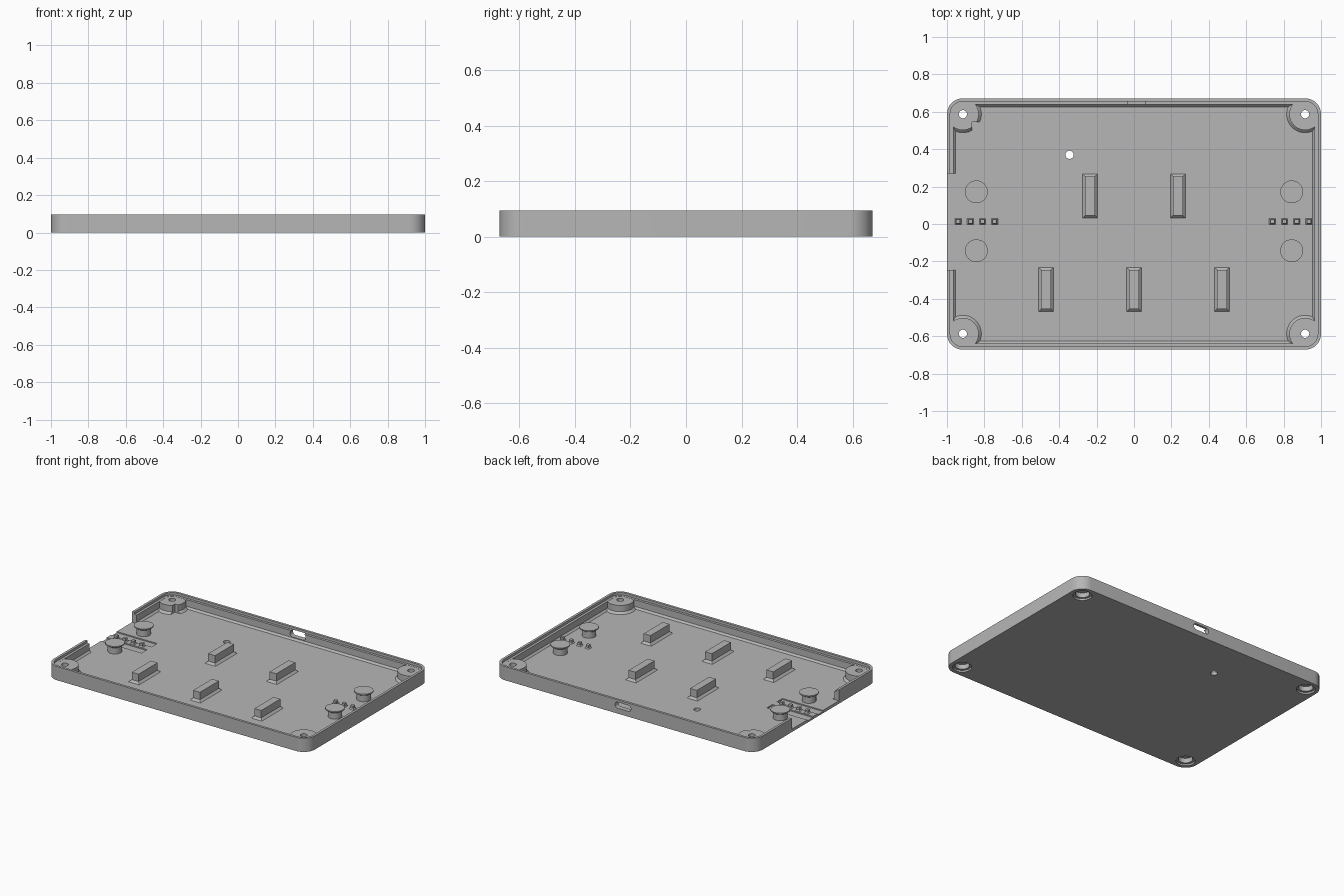
import bpy, bmesh, math

old = bpy.data.objects.get("Cube")
if old:
    bpy.data.objects.remove(old, do_unlink=True)

HX, HY, H, R = 1.0, 0.672, 0.095, 0.085   # half sizes, height, corner radius
FLOOR, LEDGE = 0.02, 0.078

mat = bpy.data.materials.new("grey plastic")
mat.use_nodes = True
grey = (0.47, 0.47, 0.47, 1)
mat.diffuse_color = grey
mat.node_tree.nodes["Principled BSDF"].inputs["Base Color"].default_value = grey


def loft(name, rings):
    """Skin a stack of point rings and cap both ends."""
    bm = bmesh.new()
    rows = [[bm.verts.new(p) for p in ring] for ring in rings]
    n = len(rows[0])
    for a, b in zip(rows, rows[1:]):
        for i in range(n):
            j = (i + 1) % n
            bm.faces.new((a[i], a[j], b[j], b[i]))
    bm.faces.new(rows[0][::-1])
    bm.faces.new(rows[-1])
    bmesh.ops.recalc_face_normals(bm, faces=bm.faces)
    mesh = bpy.data.meshes.new(name)
    bm.to_mesh(mesh)
    bm.free()
    mesh.materials.append(mat)
    ob = bpy.data.objects.new(name, mesh)
    bpy.context.collection.objects.link(ob)
    return ob


def rounded(inset, z, hx=HX, hy=HY, r=R, seg=8):
    """Rounded rectangle ring, moved inward by inset."""
    rr = r - inset
    ring = []
    for k, (sx, sy) in enumerate(((1, 1), (-1, 1), (-1, -1), (1, -1))):
        for i in range(seg + 1):
            t = math.pi / 2 * (k + i / seg)
            ring.append((sx * (hx - r) + rr * math.cos(t),
                         sy * (hy - r) + rr * math.sin(t), z))
    return ring


def turned(name, x, y, profile, n=40):
    """Round part from (radius, z) pairs."""
    return loft(name, [[(x + r * math.cos(2 * math.pi * i / n),
                         y + r * math.sin(2 * math.pi * i / n), z)
                        for i in range(n)] for r, z in profile])


def tower(name, x, y, profile):
    """Rectangular part from (half width, half depth, z) triples."""
    return loft(name, [[(x + sx * w, y + sy * d, z)
                        for sx, sy in ((-1, -1), (1, -1), (1, 1), (-1, 1))]
                       for w, d, z in profile])


def box(name, x0, x1, y0, y1, z0, z1):
    w, d = (x1 - x0) / 2, (y1 - y0) / 2
    return tower(name, x0 + w, y0 + d, [(w, d, z0), (w, d, z1)])


def combine(ob, other, operation):
    """Apply a boolean and discard the helper."""
    other.hide_render = True
    mod = ob.modifiers.new("bool", "BOOLEAN")
    mod.operation, mod.solver, mod.object = operation, "EXACT", other
    bpy.context.view_layer.objects.active = ob
    bpy.ops.object.modifier_apply(modifier=mod.name)
    bpy.data.objects.remove(other, do_unlink=True)


def smooth(ob):
    bpy.ops.object.select_all(action="DESELECT")
    ob.select_set(True)
    bpy.context.view_layer.objects.active = ob
    bpy.ops.object.shade_smooth_by_angle(angle=math.radians(30))


# Tray with stepped rim and a chamfer where wall meets floor
tray = loft("tray", [rounded(0, 0), rounded(0, H), rounded(0.017, H),
                     rounded(0.017, LEDGE), rounded(0.034, LEDGE),
                     rounded(0.034, FLOOR + 0.012), rounded(0.046, FLOOR)])

# Corner screw bosses, clipped to the tray outline
BX, BY = HX - R, HY - R
for sx in (-1, 1):
    for sy in (-1, 1):
        boss = turned("boss", sx * BX, sy * BY,
                      [(0.099, 0.01), (0.099, FLOOR),
                       (0.085, FLOOR + 0.014), (0.085, LEDGE - 0.001)])
        combine(boss, loft("clip", [rounded(0.008, 0), rounded(0.008, H)]), "INTERSECT")
        if sx < 0 < sy:
            combine(boss, box("boss_notch", -0.866, -0.7, 0.4, 0.545, FLOOR, H), "DIFFERENCE")
        combine(tray, boss, "UNION")

# Screw holes with counterbores underneath
for sx in (-1, 1):
    for sy in (-1, 1):
        hole = turned("screw_hole", sx * BX, sy * BY,
                      [(0.06, -0.01), (0.06, 0.012), (0.045, 0.012),
                       (0.045, 0.045), (0.022, 0.045), (0.022, 0.15)])
        combine(tray, hole, "DIFFERENCE")

# Side opening, cable grooves, floor hole and back port
combine(tray, box("side_opening", -1.1, -0.945, -0.245, 0.27, FLOOR, 0.2), "DIFFERENCE")
for y in (-0.04, 0.07):
    combine(tray, box("groove", -1.1, -0.69, y - 0.031, y + 0.031, 0.012, 0.05), "DIFFERENCE")
combine(tray, turned("floor_hole", -0.345, 0.37, [(0.022, -0.1), (0.022, 0.06)]), "DIFFERENCE")
port = loft("port", [[(0.012 + x, y, 0.058 + z) for x, z, _ in
                      rounded(0, 0, 0.06, 0.021, 0.018)] for y in (0.6, 0.75)])
combine(tray, port, "DIFFERENCE")
smooth(tray)

# Support blocks with flared feet
BASE = FLOOR - 0.002
for x, y in ((-0.235, 0.15), (0.235, 0.15), (-0.47, -0.35), (0, -0.35), (0.47, -0.35)):
    tower("support_block", x, y, [(0.04, 0.118, BASE), (0.04, 0.118, FLOOR),
                                  (0.026, 0.104, FLOOR + 0.014), (0.026, 0.104, 0.085)])

# Mushroom pegs
for x in (-0.843, 0.843):
    for y in (-0.143, 0.172):
        smooth(turned("peg", x, y, [(0.045, BASE), (0.045, 0.062), (0.061, 0.072),
                                    (0.061, 0.08)]))

# Rows of small pins
for start in (-0.94, 0.74):
    for i in range(4):
        tower("pin", start + 0.065 * i, 0.013,
              [(0.017, 0.017, BASE), (0.017, 0.017, FLOOR),
               (0.011, 0.011, FLOOR + 0.008), (0.011, 0.011, FLOOR + 0.024)])
